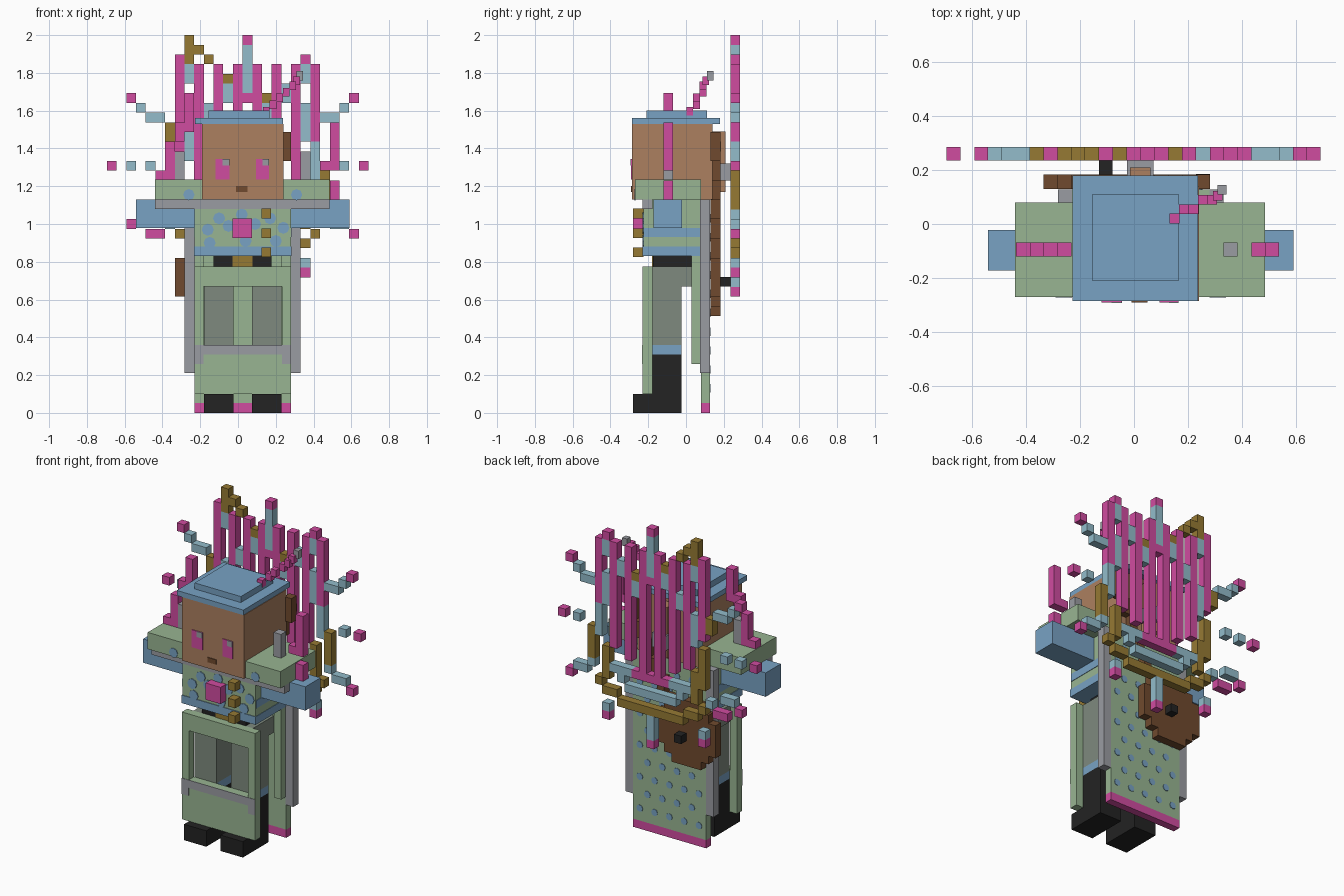
import bpy, bmesh, math
from mathutils import Matrix

if "Cube" in bpy.data.objects:
    bpy.data.objects.remove(bpy.data.objects["Cube"])

U = 2 / 39          # voxel size
CX = 0.025          # centre line of the figure


def lin(h):
    out = []
    for k in (0, 2, 4):
        c = int(h[k:k + 2], 16) / 255
        out.append(c / 12.92 if c <= 0.04045 else ((c + 0.055) / 1.055) ** 2.4)
    return (*out, 1)


MATS = {}
for name, h in dict(green="98b592", blue="78a2c4", pink="d04ca0", gold="967a34",
                    pale_blue="93bccb", skin="ac8060", grey="9a9ca2",
                    grey_green="7e8a7e", brown="704a2e", black="232323").items():
    MATS[name] = bpy.data.materials.new(name)
    MATS[name].diffuse_color = lin(h)


def boxes(name, color, items):
    """One object from boxes given as (x0, x1, y0, y1, z0, z1)."""
    bm = bmesh.new()
    for x0, x1, y0, y1, z0, z1 in items:
        m = Matrix.Translation(((x0 + x1) / 2, (y0 + y1) / 2, (z0 + z1) / 2))
        m = m @ Matrix.Diagonal((x1 - x0, y1 - y0, z1 - z0, 1))
        bmesh.ops.create_cube(bm, size=1, matrix=m)
    me = bpy.data.meshes.new(name)
    bm.to_mesh(me)
    bm.free()
    me.materials.append(MATS[color])
    ob = bpy.data.objects.new(name, me)
    bpy.context.collection.objects.link(ob)
    return ob


def both(b):
    """A box and its mirror across the figure's centre line."""
    return [b, (2 * CX - b[1], 2 * CX - b[0], *b[2:])]


def run(i0, i1, r0, r1, y0, y1):
    """Box covering voxel columns i0..i1 and rows r0..r1."""
    return (0.05 + U * (i0 - .5), 0.05 + U * (i1 + .5), y0, y1, U * r0, U * (r1 + 1))


def discs(name, color, y, pts, r):
    """Thin octagonal spots lying on a wall facing the y axis."""
    bm = bmesh.new()
    for x, z in pts:
        m = Matrix.Translation((x, y, z)) @ Matrix.Rotation(math.pi / 2, 4, 'X')
        bmesh.ops.create_cone(bm, cap_ends=True, segments=8, radius1=r, radius2=r,
                              depth=0.006, matrix=m)
    me = bpy.data.meshes.new(name)
    bm.to_mesh(me)
    bm.free()
    me.materials.append(MATS[color])
    bpy.context.collection.objects.link(bpy.data.objects.new(name, me))


# Head, face, hat, ponytail
boxes("head", "skin", [(-.19, .24, -.285, .14, 1.13, 1.53)])
boxes("eyes", "pink", [(-.12, -.045, -.29, -.284, 1.235, 1.345),
                       (.095, .165, -.29, -.284, 1.235, 1.345)])
boxes("eye_glints", "grey", [(-.083, -.045, -.293, -.289, 1.31, 1.345),
                             (.13, .165, -.293, -.289, 1.31, 1.345)])
boxes("mouth", "brown", [(-.01, .05, -.29, -.284, 1.17, 1.2)])
boxes("hat", "blue", [(-.227, .237, -.285, .18, 1.53, 1.562),
                      (-.155, .167, -.21, .11, 1.562, 1.6)])
boxes("ponytail", "skin", [(-.015, .062, .14, .21, 1.17, 1.49)])
boxes("ponytail_band", "grey", [(-.025, .073, .14, .235, 1.23, 1.32)])
F = [(.15, .02, 1.60), (.185, .055, 1.635), (.22, .055, 1.67), (.255, .09, 1.70),
     (.29, .09, 1.735), (.31, .105, 1.76)]
boxes("hat_feather", "pink", [(x - .018, x + .018, y - .018, y + .018, z - .025, z + .02)
                              for x, y, z in F])
boxes("feather_tip", "grey", [(.31, .343, .11, .145, 1.76, 1.81)])

# Shoulders, arms, torso
boxes("shoulders", "green", [(-.44, .485, -.27, .08, 1.13, 1.235)])
boxes("shoulder_trim", "grey", [(-.44, .485, -.23, -.178, 1.08, 1.13)])
boxes("arms", "blue", [(-.54, -.23, -.172, -.022, .98, 1.13), (.28, .59, -.172, -.022, .98, 1.13)])
boxes("torso", "green", [(-.23, .28, -.225, .078, .83, 1.13)])
boxes("torso_bands", "blue", [(-.233, .283, -.229, .079, .83, .88),
                              (-.233, .283, -.222, .079, .93, .98)])
discs("torso_spots", "blue", -.227, [(-.15, .9), (-.05, .99), (-.1, 1.03), (-.16, .97), (.04, .91),
                                     (.09, 1.0), (.2, .91), (.24, .98), (.17, 1.03), (.02, 1.05)], .032)
discs("shoulder_spots", "blue", -.27, [(-.26, 1.155), (.31, 1.155)], .03)
boxes("brooch", "pink", [(-.03, .075, -.28, -.225, .925, 1.03)])
boxes("front_beads", "gold", [(.125, .175, -.28, -.225, z, z + U) for z in (.825, .925, 1.03)])

# Belt, legs, boots
boxes("belt", "black", [(-.13, .178, -.175, .03, .775, .83)])
boxes("belt_buckle", "gold", [(-.03, .078, -.18, -.1, .775, .83)])
boxes("hips", "grey_green", [(-.185, .23, -.178, .03, .67, .775)])
boxes("legs", "grey_green", both((.075, .23, -.178, -.025, .36, .67)))
boxes("socks", "blue", both((.075, .23, -.178, -.025, .31, .36)))
boxes("boots", "black", both((.075, .23, -.178, -.025, 0, .31)) +
      both((.075, .23, -.28, -.178, 0, .1)))

# Front apron frame with window and trim
A = (-.23, -.178)
boxes("apron", "green", [(-.23, .28, *A, .67, .775), (-.23, .28, *A, .1, .36)] +
      both((.232, .28, *A, .36, .67)))
boxes("apron_trim", "grey", [(-.23, .28, -.233, -.229, .31, .36)] +
      both((.232, .28, -.233, -.229, .26, .31)))

# Back cape
boxes("cape", "green", [(-.23, .28, .08, .128, U, 1.13)] + both((.23, .28, .03, .08, .26, .83)))
boxes("cape_hem", "pink", [(-.23, .28, .08, .128, 0, U)])
boxes("cape_edges", "grey", both((.28, .332, .075, .128, .21, 1.13)))
discs("cape_spots", "blue", .128, [(-.18 + .103 * i + (.05 if j % 2 else 0), .13 + .1 * j)
                                   for j in range(10) for i in range(5)
                                   if not (j % 2 and i == 4)], .022)

# Lute slung on the back
L = (.13, .183)
body = []
for r in range(10, 18):
    cols = [i for i in range(-8, 3) if math.hypot(i + 3.5, r - 13.5) < 3.9]
    if cols:
        body.append(run(cols[0], cols[-1], r, r, *L))
neck = [run(round(-1 + (r - 16) * .45), round(-1 + (r - 16) * .45), r, r, *L) for r in range(16, 29)]
boxes("lute", "brown", body + neck)
boxes("lute_fittings", "black", [run(4, 4, 27, 27, .13, .185), (-.13, -.08, .183, .235, .67, .72)])

# Shoulder horns and posts
H = (-.12, -.068)
boxes("shoulder_horns", "pink", [run(*c, *H) for c in (
    (-9, -9, 24, 24), (-8, -8, 24, 27), (-7, -7, 28, 29), (-6, -6, 29, 32),
    (8, 8, 25, 25), (9, 9, 25, 29), (9, 9, 22, 23))])
boxes("shoulder_posts", "grey", [run(-7, -7, 24, 26, *H), run(6, 6, 24, 26, *H)])

# Fan of coloured rods behind the figure
B = (.235, .286)
rods = [run(i, i, lo, hi, *B) for i, lo, hi in (
    (-7, 27, 36), (-5, 23, 35), (-3, 22, 35), (-1, 21, 35), (1, 21, 35),
    (3, 22, 35), (5, 23, 35), (7, 28, 35))]
tips = [run(i, i, r, r, *B) for i, r in (
    (0, 38), (0, 32), (6, 36), (-14, 25), (-12, 32), (-12, 19), (-10, 18), (-9, 18),
    (12, 25), (11, 32), (11, 18), (6, 14), (-7, 14), (0, 12))]
boxes("fan_rods", "pink", rods + tips + [run(-2, 2, 20, 20, *B)])
boxes("fan_pale_parts", "pale_blue", [run(*c, *B) for c in (
    (0, 0, 33, 37), (0, 0, 13, 15), (-6, -6, 34, 35), (6, 6, 34, 35), (-2, -2, 32, 33),
    (-4, -4, 30, 31), (2, 2, 30, 31), (4, 4, 32, 33), (6, 6, 28, 31), (-6, -6, 26, 29),
    (-12, -12, 25, 25), (-10, -10, 25, 25), (10, 10, 25, 25), (-11, -11, 31, 31),
    (-10, -9, 30, 30), (10, 10, 31, 31), (8, 9, 30, 30), (7, 7, 24, 27), (-11, -10, 20, 20),
    (9, 10, 19, 19), (8, 8, 20, 20), (-8, -8, 19, 19), (-7, -7, 15, 15), (6, 6, 15, 15),
    (-5, -3, 20, 20), (3, 5, 20, 20), (-3, 3, 18, 18), (-4, -4, 19, 19), (4, 4, 19, 19))])
boxes("fan_gold_parts", "gold", [run(*c, *B) for c in (
    (-6, -6, 36, 38), (-5, -5, 37, 37), (-4, -4, 36, 36), (-2, -2, 34, 34), (2, 2, 32, 32),
    (-8, -8, 28, 29), (-7, -7, 21, 25), (8, 8, 21, 24), (7, 7, 18, 18), (-7, -7, 18, 18),
    (-6, -5, 17, 17), (5, 6, 17, 17), (-4, 4, 16, 16), (-6, -6, 19, 22), (6, 6, 19, 22))])

for m in bpy.data.materials:
    if m.users and not m.is_grease_pencil:
        m.use_nodes = True
        m.node_tree.nodes["Principled BSDF"].inputs["Base Color"].default_value = m.diffuse_color
